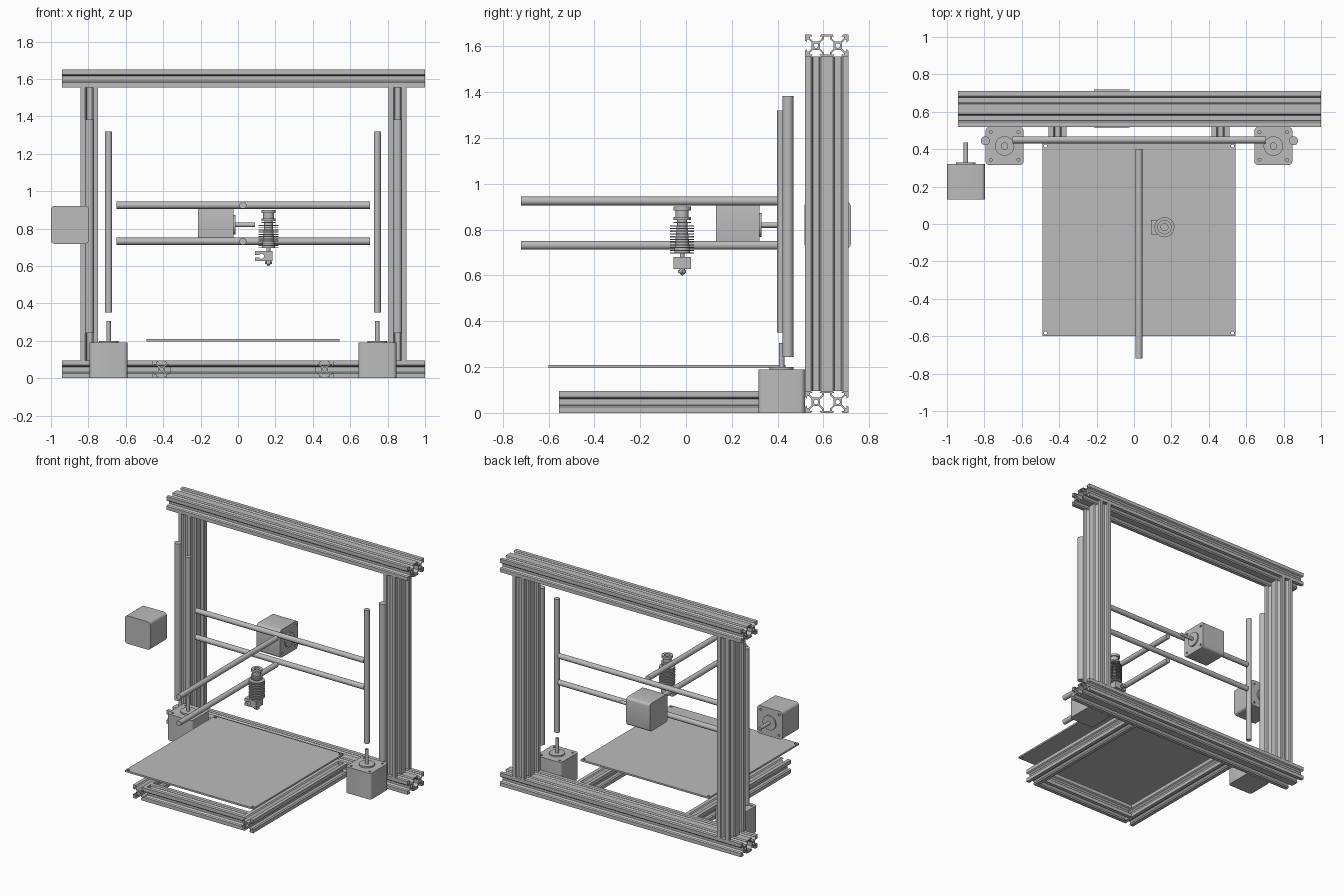
import bpy, bmesh, math
from mathutils import Vector
from mathutils.geometry import tessellate_polygon

if "Cube" in bpy.data.objects:
    bpy.data.objects.remove(bpy.data.objects["Cube"])

MM = 0.0952 / 20  # one millimetre of the real machine in model units
grey = bpy.data.materials.new("metal grey")
grey.diffuse_color = (0.5, 0.5, 0.5, 1)
grey.use_nodes = True
grey.node_tree.nodes["Principled BSDF"].inputs["Base Color"].default_value = grey.diffuse_color

AXES = {'x': lambda u, v, w: (w, u, v),
        'y': lambda u, v, w: (u, w, v),
        'z': lambda u, v, w: (v, u, w)}


def finish(name, bm):
    bmesh.ops.recalc_face_normals(bm, faces=bm.faces)
    mesh = bpy.data.meshes.new(name)
    bm.to_mesh(mesh)
    bm.free()
    mesh.materials.append(grey)
    obj = bpy.data.objects.new(name, mesh)
    bpy.context.collection.objects.link(obj)
    return obj


def prism(bm, loops, axis, cu, cv, w0, w1):
    """Extrude an outline (first loop) with holes (other loops) along an axis."""
    place = AXES[axis]
    tris = tessellate_polygon([[Vector((u, v, 0)) for u, v in lp] for lp in loops])
    flat = [p for lp in loops for p in lp]
    a, b = ([bm.verts.new(place(u + cu, v + cv, w)) for u, v in flat] for w in (w0, w1))
    for t in tris:
        for ring in (a, b):
            bm.faces.new([ring[i] for i in t])
    start = 0
    for lp in loops:
        n = len(lp)
        for i in range(n):
            j, k = start + i, start + (i + 1) % n
            bm.faces.new((a[j], a[k], b[k], b[j]))
        start += n


def make(name, loops, axis, cu, cv, w0, w1):
    bm = bmesh.new()
    prism(bm, loops, axis, cu, cv, w0, w1)
    return finish(name, bm)


def circle(r, n=32, cu=0, cv=0):
    return [(cu + r * math.cos(2 * math.pi * i / n), cv + r * math.sin(2 * math.pi * i / n))
            for i in range(n)]


def rounded_square(h, r, n=4):
    pts = []
    for q, (sx, sy) in enumerate(((1, 1), (-1, 1), (-1, -1), (1, -1))):
        for i in range(n + 1):
            t = math.pi / 2 * (q + i / n)
            pts.append((sx * (h - r) + r * math.cos(t), sy * (h - r) + r * math.sin(t)))
    return pts


def scaled(loop):
    return [(u * MM, v * MM) for u, v in loop]


# Slotted aluminium profile: one or two cells wide
SLOT = [(-4.6, 0), (-3.1, 1.8), (-5.5, 1.8), (-5.5, 3.4), (-2.8, 6.1)]
SLOT += [(-s, d) for s, d in reversed(SLOT)]


def slotted(cells):
    half = 10 * cells
    centres = [20 * i - 10 * (cells - 1) for i in range(cells)]
    out = [(-half, -10)]
    out += [(c + s, -10 + d) for c in centres for s, d in SLOT]
    out += [(half, -10)] + [(half - d, s) for s, d in SLOT]
    out += [(half, 10)] + [(c - s, 10 - d) for c in reversed(centres) for s, d in SLOT]
    out += [(-half, 10)] + [(-half + d, -s) for s, d in SLOT]
    loops = [out] + [circle(2.1, 16, c, 0) for c in centres]
    if cells == 2:
        loops.append([(2.7, 8.2), (2.7, 6.3), (6.1, 2.9), (6.1, -2.9), (2.7, -6.3), (2.7, -8.2),
                      (-2.7, -8.2), (-2.7, -6.3), (-6.1, -2.9), (-6.1, 2.9), (-2.7, 6.3), (-2.7, 8.2)])
    return [scaled(lp) for lp in loops]


H = 10 * MM
single, double = slotted(1), slotted(2)

# Frame
make("bottom_beam", double, 'x', 0.615, H, -0.94, 1.0)
make("top_beam", double, 'x', 0.615, 1.603, -0.94, 1.0)
for side, x in (("left", -0.795), ("right", 0.853)):
    make(side + "_upright", double, 'z', 0.615, x, 2 * H, 1.603 - H)
for side, x in (("left", -0.409), ("right", 0.463)):
    make(side + "_base_rail", single, 'y', x, H, -0.555, 0.52)
make("front_base_rail", single, 'x', -0.555 + H, H, -0.409 + H, 0.463 - H)

# Heated bed plate with corner holes
B = 0.517
plate = [[(-B, -B), (B, -B), (B, B), (-B, B)]]
plate += [circle(0.009, 12, sx * (B - 0.017), sy * (B - 0.017)) for sx in (-1, 1) for sy in (-1, 1)]
make("bed_plate", plate, 'z', -0.083, 0.027, 0.197, 0.209)


# Stepper motors: body, drilled face, boss and shaft
def motor(name, axis, cu, cv, w0):
    body = rounded_square(0.1015, 0.02)
    holes = [circle(0.008, 12, su * 0.074, sv * 0.074) for su in (-1, 1) for sv in (-1, 1)]
    bm = bmesh.new()
    prism(bm, [body], axis, cu, cv, w0, w0 + 0.17)
    prism(bm, [body] + holes, axis, cu, cv, w0 + 0.17, w0 + 0.19)
    prism(bm, [circle(0.052)], axis, cu, cv, w0 + 0.19, w0 + 0.2)
    prism(bm, [circle(0.012, 20)], axis, cu, cv, w0 + 0.2, w0 + 0.305)
    finish(name, bm)


motor("left_lift_motor", 'z', 0.417, -0.692, 0)
motor("right_lift_motor", 'z', 0.417, 0.745, 0)
motor("side_motor", 'y', -0.8985, 0.82, 0.13)
motor("rear_motor", 'x', 0.618, 0.82, -0.213)

# Lift screws, guide rods and carriage rods
for side, xs, xg in (("left", -0.692, -0.795), ("right", 0.745, 0.853)):
    make(side + "_lift_screw", [circle(0.019)], 'z', 0.417, xs, 0.35, 1.32)
    make(side + "_guide_rod", [circle(0.0238)], 'z', 0.445, xg, 0.243, 1.384)
for level, z in (("upper", 0.925), ("lower", 0.732)):
    make(level + "_cross_rod", [circle(0.019)], 'x', 0.45, z, -0.65, 0.706)
    make(level + "_arm_rod", [circle(0.019)], 'y', 0.026, z, -0.72, 0.40)

# Hot end: turned heat sink with fins, heat break
HX, HY = 0.163, -0.017


def lathe(name, profile, n=32):
    bm = bmesh.new()
    rings = []
    for r, z in profile:
        if r == 0:
            rings.append([bm.verts.new((HX, HY, z))] * n)
        else:
            rings.append([bm.verts.new((HX + u, HY + v, z)) for u, v in circle(r, n)])
    for a, b in zip(rings, rings[1:]):
        for i in range(n):
            j = (i + 1) % n
            bm.faces.new(list(dict.fromkeys((a[i], a[j], b[j], b[i]))))
    return finish(name, bm)


sink = [(0, 0.86), (0.019, 0.86), (0.019, 0.90), (0.038, 0.90), (0.038, 0.883), (0.0286, 0.883),
        (0.0286, 0.855), (0.038, 0.855), (0.038, 0.841), (0.022, 0.841), (0.022, 0.834),
        (0.038, 0.834), (0.038, 0.829)]
for i in range(11):
    z, core = 0.819 - 0.0119 * i, 0.023 + 0.0011 * i
    sink += [(core, sink[-1][1]), (core, z), (0.053, z), (0.053, z - 0.0048)]
lathe("heat_sink", sink + [(0, sink[-1][1])])
lathe("heat_break", [(0, 0.70), (0.01, 0.70), (0.01, 0.675), (0, 0.675)], 20)

# Heater block with clamp slit and heater hole, then the nozzle
arc = [(0.125 - 0.014 * math.cos(t), 0.652 + 0.014 * math.sin(t))
       for t in (0.4 + (2 * math.pi - 0.8) * i / 16 for i in range(17))]
block = [(0.09, 0.658), (0.09, 0.68), (0.185, 0.68), (0.185, 0.628), (0.09, 0.628), (0.09, 0.646)]
make("heater_block", [block[:1] + arc + block[:0:-1]], 'y', 0, 0, -0.055, 0.021)
lathe("nozzle_hex", [(0, 0.624), (0.0195, 0.624), (0.0195, 0.61), (0, 0.61)], 6)
lathe("nozzle_tip", [(0, 0.63), (0.012, 0.63), (0.012, 0.61), (0.003, 0.60), (0, 0.60)], 20)

# Smooth the round parts, keep edges sharp
for obj in bpy.data.objects:
    obj.select_set(True)
bpy.context.view_layer.objects.active = bpy.data.objects["bed_plate"]
bpy.ops.object.shade_smooth_by_angle(angle=math.radians(30))
